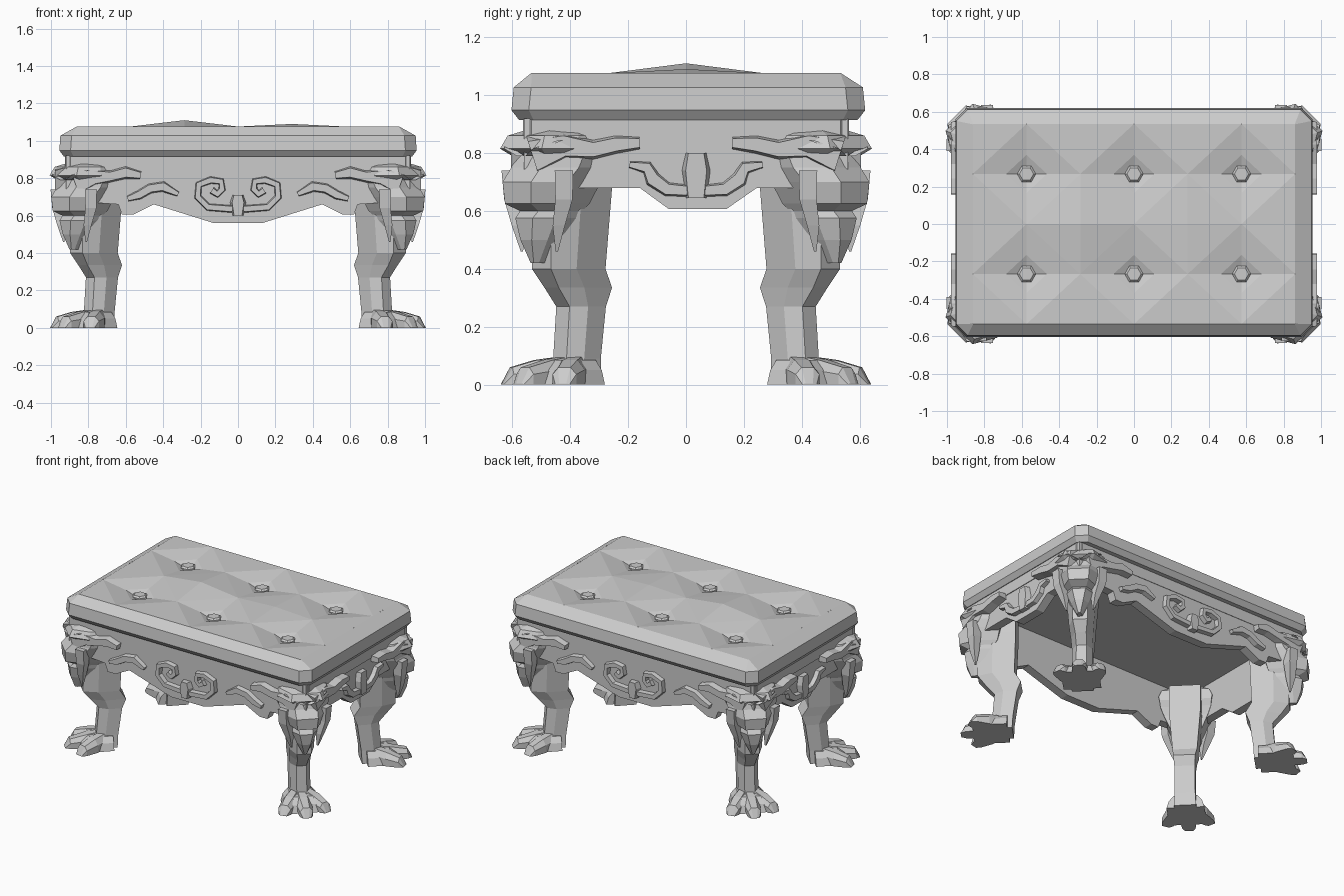
import bpy, bmesh, math
from mathutils import Vector

if "Cube" in bpy.data.objects:
    bpy.data.objects.remove(bpy.data.objects["Cube"])

GREY = (0.6, 0.6, 0.6, 1)
mat = bpy.data.materials.new("stone_grey")
mat.use_nodes = True
mat.diffuse_color = GREY
mat.node_tree.nodes["Principled BSDF"].inputs["Base Color"].default_value = GREY


def finish(name, bm, mirror=(False, False)):
    bmesh.ops.remove_doubles(bm, verts=bm.verts, dist=0.0005)
    bmesh.ops.recalc_face_normals(bm, faces=bm.faces)
    me = bpy.data.meshes.new(name)
    bm.to_mesh(me)
    bm.free()
    me.materials.append(mat)
    ob = bpy.data.objects.new(name, me)
    bpy.context.collection.objects.link(ob)
    if any(mirror):
        mod = ob.modifiers.new("Mirror", 'MIRROR')
        mod.use_axis = (mirror[0], mirror[1], False)
        mod.use_mirror_merge = False


def loft(bm, rings, start=True, end=True):
    loops = [[bm.verts.new(p) for p in r] for r in rings]
    n = len(loops[0])
    for a, b in zip(loops, loops[1:]):
        for k in range(n):
            bm.faces.new((a[k], a[(k + 1) % n], b[(k + 1) % n], b[k]))
    if start:
        bm.faces.new(loops[0])
    if end:
        bm.faces.new(loops[-1])


def chamfered(hx, hy, c, z, oy=0.0):
    pts = []
    for sx, sy in ((1, 1), (-1, 1), (-1, -1), (1, -1)):
        pair = [(sx * hx, sy * (hy - c) + oy, z), (sx * (hx - c), sy * hy + oy, z)]
        pts += pair if sx * sy > 0 else pair[::-1]
    return pts


# Cushion sides
bm = bmesh.new()
loft(bm, [chamfered(*r) for r in (
    (.93, .585, .05, .915, .008), (.955, .611, .06, .948, .008), (.95, .603, .06, 1.027, .008),
    (.862, .535, .002, 1.076))], end=False)
finish("cushion_side", bm)

# Tufted cushion top: a pit at every odd grid node
SX, SY = .2873, .2675


def node(i, j):
    z = 1.076
    if i % 2 and j % 2:
        z = 1.015
    elif j == 2 and i in (2, 4):
        z = 1.11 if i == 2 else 1.09
    return Vector(((i - 3) * SX, (j - 2) * SY, z))


bm = bmesh.new()
for i in range(6):
    for j in range(4):
        bi, bj = i + (i + 1) % 2, j + (j + 1) % 2
        oi, oj = 2 * i + 1 - bi, 2 * j + 1 - bj
        b, far, s1, s2 = node(bi, bj), node(oi, oj), node(oi, bj), node(bi, oj)
        m1, m2 = b.lerp(s1, .38), b.lerp(s2, .38)
        m1.z = m2.z = 1.05
        for face in ((s1, s2, far), (s1, s2, m2, m1), (m1, m2, b)):
            bm.faces.new([bm.verts.new(p) for p in face])
finish("cushion_top", bm)

# Hexagonal buttons
bm = bmesh.new()
for i in (1, 3, 5):
    for j in (1, 3):
        c = node(i, j)
        loft(bm, [[(c.x + r * math.cos(k * math.pi / 3), c.y + r * math.sin(k * math.pi / 3), z)
                   for k in range(6)] for r, z in ((.05, 1.0), (.05, 1.04), (.038, 1.05))])
finish("buttons", bm)

# Upper frame band
bm = bmesh.new()
loft(bm, [chamfered(*r) for r in ((.86, .5, .03, .84), (.925, .563, .03, .84),
                                  (.925, .563, .03, .92))], False, False)
finish("frame_band", bm)

# Apron panels
WALL_Y, WALL_X, THICK = .56, .92, .06


def panel(name, profile, to_world, mirror):
    bm = bmesh.new()
    loft(bm, [[to_world(a, d, z) for a, z in profile] for d in (0, -THICK)])
    finish(name, bm, mirror)


def on_front(a, d, z):
    return (a, WALL_Y + d, z)


def on_side(a, d, z):
    return (WALL_X + d, a, z)


half = [(.92, .92), (.92, .68), (.64, .66), (.62, .605), (.56, .605), (.45, .66), (.13, .56)]
panel("long_apron", half + [(-a, z) for a, z in reversed(half)], on_front, (False, True))
panel("short_apron", [(.56, .92), (.56, .68), (.245, .68), (.14, .607), (-.06, .607),
                      (-.16, .68), (-.56, .68), (-.56, .92)], on_side, (True, False))


# Carved relief strips with a narrower raised top; points are (along, z, half width)
def relief(name, pts, to_world, mirror, height=.03, shift=0.0, flips=(1,)):
    bm = bmesh.new()
    for f in flips:
        rings = []
        for k, (a, z, w) in enumerate(pts):
            p, q = pts[max(k - 1, 0)], pts[min(k + 1, len(pts) - 1)]
            t = Vector((q[0] - p[0], q[1] - p[1])).normalized()
            ring = []
            for s, d in ((1, -.01), (.7, height), (-.7, height), (-1, -.01)):
                ring.append(to_world(f * (a - t.y * w * s) + shift, d, z + t.x * w * s))
            rings.append(ring)
        loft(bm, rings)
    finish(name, bm, mirror)


BOTH = (True, True)
relief("long_mane", [(.87, .77, .075), (.77, .805, .05), (.68, .81, .032), (.60, .83, .035),
                     (.52, .815, .022)], on_front, BOTH, .045)
relief("short_mane", [(.53, .79, .075), (.42, .825, .05), (.32, .812, .035), (.24, .83, .032),
                      (.16, .835, .022)], on_side, BOTH, .058)
relief("long_leaf", [(.59, .69, .016), (.53, .71, .026), (.47, .745, .028), (.40, .755, .03),
                     (.32, .715, .014)], on_front, BOTH)
curl = [(.14, .735), (.11, .715), (.085, .74), (.09, .782), (.145, .79), (.21, .765),
        (.215, .70), (.16, .645), (.03, .635)]
relief("scroll", [(a, z, .021) for a, z in curl], on_front, BOTH)
relief("long_boss", [(0, .71, .03), (0, .67, .045), (0, .60, .03)], on_front, (False, True), .04)
relief("short_boss", [(0, .80, .038), (0, .74, .052), (0, .645, .038)], on_side, (True, False),
       .034, .035)
relief("short_leaf", [(.03, .67, .022), (.10, .675, .026), (.15, .71, .03), (.17, .75, .024),
                      (.23, .76, .012)], on_side, (True, False), .028, .035, (1, -1))


# Legs and heads use a diagonal frame: u outwards, v across
def diag(u, v, z):
    r = math.sqrt(.5)
    return (.73 + (u + v) * r, .365 + (u - v) * r, z)


def section(z, back, front, w, nose=.5):
    mid = back + (front - back) * .6
    half = [(back, w), (mid, w), (front, w * nose)]
    return [diag(u, v, z) for u, v in half] + [diag(u, -v, z) for u, v in reversed(half)]


bm = bmesh.new()
loft(bm, [section(*s) for s in (
    (0, -.03, .13, .07), (.09, -.035, .10, .065), (.27, -.06, .085, .065), (.335, -.085, .14, .07),
    (.40, -.045, .19, .078, .6), (.68, -.055, .19, .1), (.86, -.055, .19, .1))])
finish("leg", bm, BOTH)

# Foot pad and blunt clawed toes
bm = bmesh.new()
loft(bm, [section(0, .0, .22, .12, .8), section(.05, .0, .20, .105, .8),
          section(.085, .0, .15, .075, .8)])
for angle, length in ((-.56, .275), (0, .3), (.56, .275)):
    rings = []
    for t, w, h in ((.05, .04, .10), (.16, .052, .085), (length - .03, .042, .06),
                    (length, .026, .004)):
        ring = []
        for v, z in ((w, 0), (w, h * .6), (w * .5, h), (-w * .5, h), (-w, h * .6), (-w, 0)):
            ring.append(diag(t * math.cos(angle) - v * math.sin(angle),
                             t * math.sin(angle) + v * math.cos(angle), z))
        rings.append(ring)
    loft(bm, rings)
finish("foot", bm, BOTH)

# Beast head with a pointed beard
bm = bmesh.new()
loft(bm, [section(*s) for s in (
    (.42, .19, .235, .015), (.50, .14, .265, .055), (.575, .10, .275, .085),
    (.60, .08, .25, .09), (.625, .06, .305, .105, .6), (.70, .04, .31, .14, .5),
    (.75, .02, .265, .16, .45), (.79, .0, .25, .165, .5), (.815, .0, .29, .17, .6),
    (.86, .0, .265, .15, .6), (.885, .02, .19, .10))])
finish("head", bm, BOTH)

# Hanging locks beside the muzzle and slanted brows
for name, path in (
        ("mane_lock", [(.21, .13, .74, .045), (.205, .125, .64, .042), (.205, .10, .55, .03),
                       (.20, .085, .46, .006)]),
        ("brow", [(.27, .02, .79, .02), (.28, .07, .815, .022), (.225, .13, .845, .012)])):
    bm = bmesh.new()
    for side in (1, -1):
        loft(bm, [[diag(u + du * w, side * (v + dv * w), z)
                   for du, dv in ((1, 0), (0, 1), (-1, 0), (0, -1))] for u, v, z, w in path])
    finish(name, bm, BOTH)
